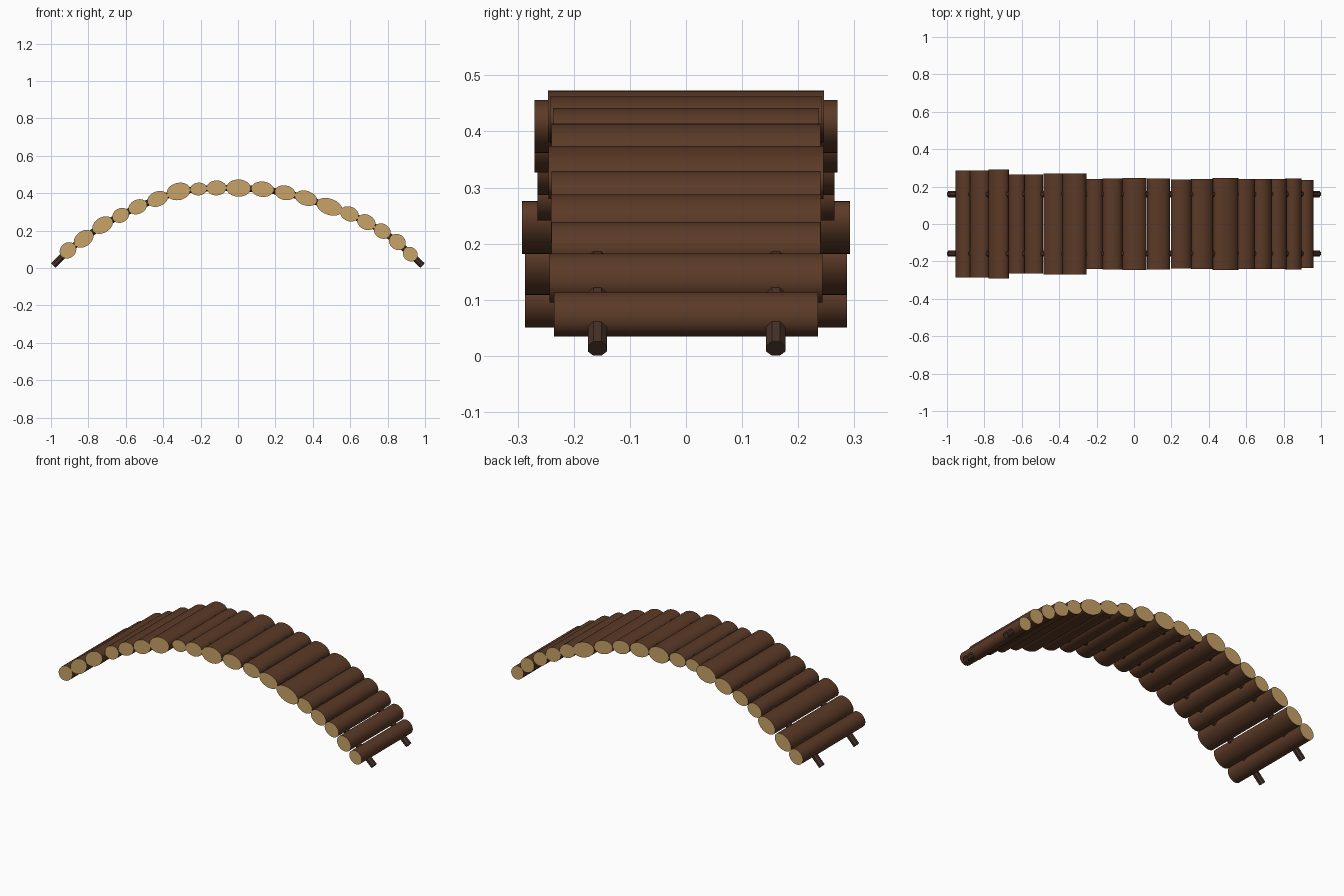
import bpy, bmesh, math
from mathutils import Vector

if "Cube" in bpy.data.objects:
    bpy.data.objects.remove(bpy.data.objects["Cube"])


def material(name, rgb):
    m = bpy.data.materials.new(name)
    m.diffuse_color = (*rgb, 1)
    m.use_nodes = True
    m.node_tree.nodes["Principled BSDF"].inputs["Base Color"].default_value = m.diffuse_color
    return m


BARK = material("brown bark", (0.105, 0.042, 0.020))
CUT = material("tan cut wood", (0.58, 0.36, 0.135))
RAIL = material("dark brown rail", (0.058, 0.028, 0.020))

# x, z, half width along the arch, half thickness, half length
LOGS = [
    (-.909, .094, .047, .041, .287), (-.825, .156, .058, .041, .287),
    (-.724, .229, .060, .041, .292), (-.627, .281, .047, .038, .265),
    (-.536, .327, .052, .038, .265), (-.430, .369, .057, .040, .270),
    (-.318, .409, .064, .046, .270), (-.211, .422, .045, .034, .240),
    (-.115, .428, .053, .040, .242), (.003, .427, .065, .046, .246),
    (.131, .421, .061, .041, .242), (.252, .402, .056, .039, .237),
    (.364, .373, .061, .039, .240), (.489, .327, .072, .043, .245),
    (.596, .289, .051, .039, .240), (.686, .245, .051, .040, .241),
    (.771, .197, .047, .039, .240), (.852, .139, .047, .041, .243),
    (.921, .074, .042, .037, .235),
]
PATH = [(-.987, .013)] + [(l[0], l[1]) for l in LOGS] + [(.987, .013)]


def finish(name, bm, mats, smooth):
    bmesh.ops.recalc_face_normals(bm, faces=bm.faces)
    me = bpy.data.meshes.new(name)
    bm.to_mesh(me)
    bm.free()
    for m in mats:
        me.materials.append(m)
    ob = bpy.data.objects.new(name, me)
    bpy.context.collection.objects.link(ob)
    if smooth:
        bpy.ops.object.select_all(action='DESELECT')
        bpy.context.view_layer.objects.active = ob
        ob.select_set(True)
        bpy.ops.object.shade_smooth_by_angle(angle=math.radians(35))
    return ob


def loft(bm, rings):
    """Join closed rings of points into a capped tube."""
    vs = [[bm.verts.new(p) for p in r] for r in rings]
    n = len(vs[0])
    for a, b in zip(vs, vs[1:]):
        for i in range(n):
            j = (i + 1) % n
            bm.faces.new((a[i], a[j], b[j], b[i]))
    return bm.faces.new(vs[0]), bm.faces.new(vs[-1])


def tilt(i):
    (x0, z0), (x1, z1) = PATH[max(i - 1, 0)], PATH[min(i + 1, len(PATH) - 1)]
    return math.atan2(z1 - z0, x1 - x0)


# Deck logs: oval cylinders lying across the arch, with pale cut ends
for k, (x, z, a, b, half) in enumerate(LOGS):
    t = tilt(k + 1)
    c, s = math.cos(t), math.sin(t)
    oval = [(a * math.cos(u), b * math.sin(u))
            for u in (2 * math.pi * i / 32 for i in range(32))]
    rings = [[(x + p * c - q * s, y, z + p * s + q * c) for p, q in oval]
             for y in (-half, half)]
    bm = bmesh.new()
    for cap in loft(bm, rings):
        cap.material_index = 1
    finish(f"deck_log_{k + 1:02d}", bm, [BARK, CUT], True)

# Two eight-sided carrying rails that run through the log centres
R = .0185
for name, y in (("front_rail", -.158), ("back_rail", .16)):
    rings = []
    for i, (x, z) in enumerate(PATH):
        t = tilt(i)
        out = Vector((-math.sin(t), 0, math.cos(t)))
        rings.append([Vector((x, y, z)) + out * R * math.cos(u) + Vector((0, R * math.sin(u), 0))
                      for u in (math.pi * (2 * j + 1) / 8 for j in range(8))])
    bm = bmesh.new()
    loft(bm, rings)
    finish(name, bm, [RAIL], False)
